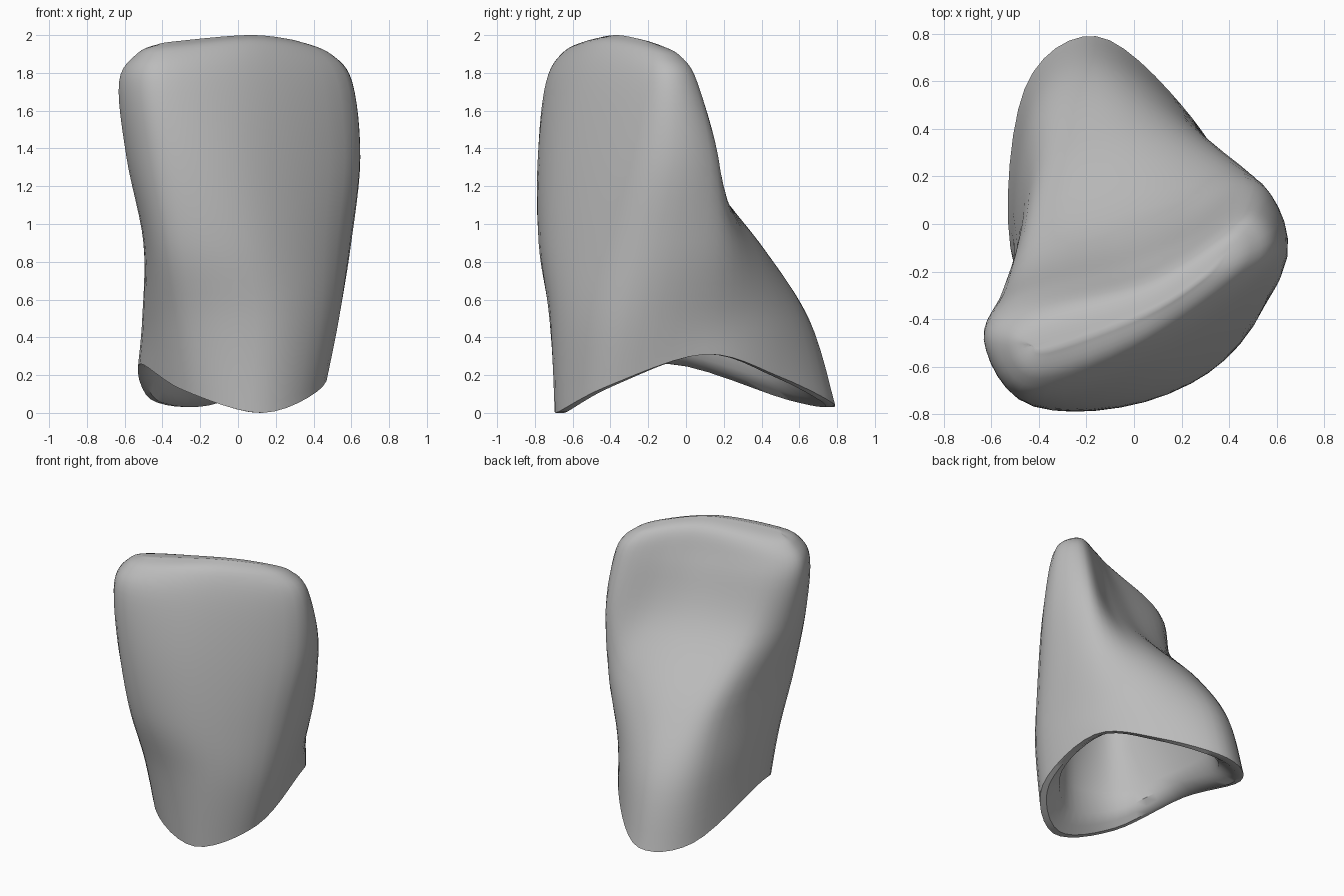
import bpy
import bmesh
from mathutils import Vector

STEPS = 6          # subdivisions between neighbouring guide points
BODY_HEIGHTS = (0.5, 0.9, 1.35, 1.75)

# Vertical guides around the crown: rim point, body outline at each height, shoulder point
GUIDES = {
    "front_centre": ((.13, -.69, 0), [(.17, -.7), (.12, -.72), (.08, -.68), (.06, -.59)], (.06, -.49, 1.95)),
    "front_right": ((-.29, -.56, .12), [(-.31, -.64), (-.36, -.74), (-.41, -.77), (-.44, -.74)], (-.4, -.65, 1.91)),
    "right_side": ((-.52, -.1, .26), [(-.5, -.18), (-.5, -.35), (-.59, -.45), (-.63, -.49)], (-.53, -.51, 1.905)),
    "back_right": ((-.46, .57, .07), [(-.44, .45), (-.41, .22), (-.45, -.15), (-.49, -.31)], (-.42, -.4, 1.92)),
    "back_centre": ((-.16, .79, .04), [(-.16, .65), (-.12, .38), (-.07, -.02), (-.04, -.19)], (0, -.27, 1.95)),
    "back_left": ((.2, .5, .19), [(.2, .47), (.23, .35), (.24, .07), (.21, -.08)], (.2, -.17, 1.94)),
    "left_side": ((.43, .1, .31), [(.45, .11), (.52, .16), (.54, .16), (.5, .06)], (.44, -.03, 1.89)),
    "front_left": ((.45, -.42, .14), [(.52, -.38), (.57, -.31), (.62, -.21), (.58, -.17)], (.46, -.19, 1.91)),
}

# Biting edge, shared by the front and back guides that meet there
EDGE_CENTRE = (.05, -.38, 2)
EDGE_RIGHT = (-.35, -.53, 1.965)
EDGE_RIGHT_END = (-.42, -.51, 1.95)
EDGE_LEFT = (.29, -.23, 1.975)
EDGE_LEFT_END = (.38, -.13, 1.94)
EDGE = [EDGE_CENTRE, EDGE_RIGHT, EDGE_RIGHT_END, EDGE_RIGHT,
        EDGE_CENTRE, EDGE_LEFT, EDGE_LEFT_END, EDGE_LEFT]

# Tapered cavity above an inner ledge: (index of outer ring, share of its width)
CAVITY = [(0, .935), (1, .87), (2, .79), (4, .77), (6, .75), (9, .71),
          (12, .67), (15, .62), (18, .54), (19, .44), (20, .25)]


def spline(a, b, c, d, t):
    """Point on a smooth curve between b and c."""
    return b + 0.5 * t * (c - a + t * (2 * a - 5 * b + 4 * c - d + t * (3 * (b - c) + d - a)))


def smooth_path(points, closed):
    """Refine a list of points into a smooth open or closed path."""
    count = len(points)

    def pick(i):
        return points[i % count] if closed else points[max(0, min(i, count - 1))]

    spans = count if closed else count - 1
    path = [spline(pick(i - 1), pick(i), pick(i + 1), pick(i + 2), s / STEPS)
            for i in range(spans) for s in range(STEPS)]
    return path if closed else path + [points[-1]]


def shrink(ring, share):
    """Scale a ring sideways about its middle."""
    middle = sum(ring, Vector()) / len(ring)
    return [Vector((middle.x + (p.x - middle.x) * share,
                    middle.y + (p.y - middle.y) * share, p.z)) for p in ring]


def flat_material(name, colour):
    mat = bpy.data.materials.new(name)
    mat.use_nodes = True
    mat.diffuse_color = colour
    mat.node_tree.nodes["Principled BSDF"].inputs["Base Color"].default_value = colour
    return mat


def build_crown():
    # Smooth every guide upward, then smooth every ring around
    columns = []
    for (rim, body, shoulder), edge in zip(GUIDES.values(), EDGE):
        points = [rim] + [(x, y, z) for (x, y), z in zip(body, BODY_HEIGHTS)] + [shoulder, edge]
        columns.append(smooth_path([Vector(p) for p in points], False))
    outer = [smooth_path(list(ring), True) for ring in zip(*columns)]
    inner = [shrink(outer[i], share) for i, share in CAVITY]

    # Skin from the cavity roof down to the rim and up the outside
    bm = bmesh.new()
    rows = [[bm.verts.new(p) for p in ring] for ring in inner[::-1] + outer]
    for low, high in zip(rows, rows[1:]):
        for i in range(len(low)):
            j = (i + 1) % len(low)
            bm.faces.new((low[i], high[i], high[j], low[j]))

    # Close the cavity roof, then weld both sides along the biting edge
    roof = rows[0]
    peak = bm.verts.new(sum((v.co for v in roof), Vector()) / len(roof))
    for i, vert in enumerate(roof):
        bm.faces.new((peak, vert, roof[(i + 1) % len(roof)]))
    bmesh.ops.remove_doubles(bm, verts=rows[-1], dist=0.002)
    bmesh.ops.recalc_face_normals(bm, faces=bm.faces)

    mesh = bpy.data.meshes.new("crown_shell")
    bm.to_mesh(mesh)
    bm.free()
    crown = bpy.data.objects.new("crown_shell", mesh)
    bpy.context.collection.objects.link(crown)
    return crown


default_cube = bpy.data.objects.get("Cube")
if default_cube:
    bpy.data.objects.remove(default_cube, do_unlink=True)

crown = build_crown()
crown.data.materials.append(flat_material("plain grey", (0.5, 0.5, 0.5, 1)))

bpy.ops.object.select_all(action="DESELECT")
bpy.context.view_layer.objects.active = crown
crown.select_set(True)
bpy.ops.object.shade_smooth_by_angle(angle=0.8)
